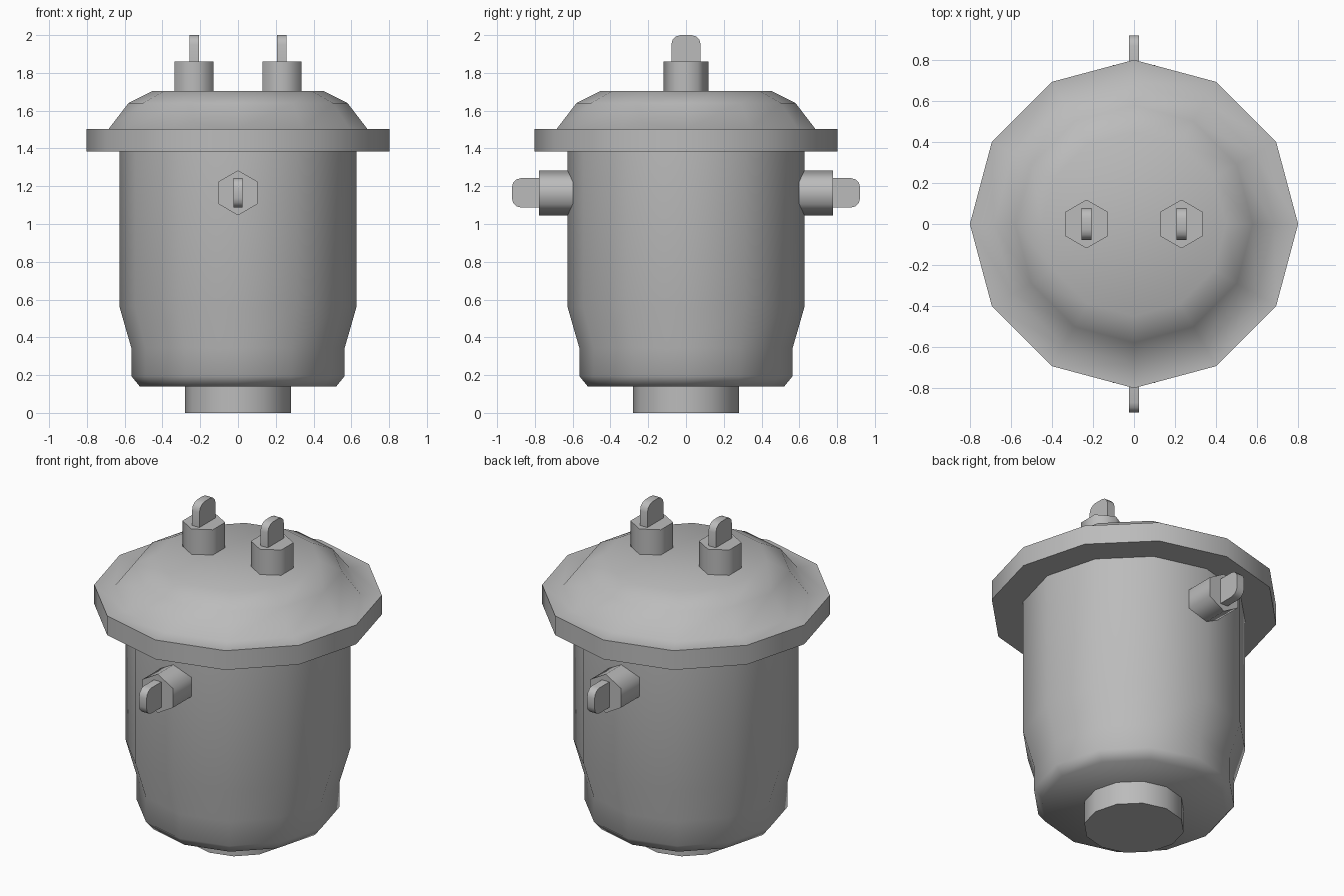
import bpy, bmesh
from math import radians, sin, cos, pi
from mathutils import Matrix, Vector

cube = bpy.data.objects.get("Cube")
if cube:
    bpy.data.objects.remove(cube, do_unlink=True)

GREY = (0.5, 0.5, 0.5, 1)
mat = bpy.data.materials.new("grey metal")
mat.use_nodes = True
mat.diffuse_color = GREY
mat.node_tree.nodes["Principled BSDF"].inputs["Base Color"].default_value = GREY


def finish(name, bm, matrix=Matrix()):
    """Turn a bmesh into a named, smooth-shaded object."""
    bmesh.ops.recalc_face_normals(bm, faces=bm.faces[:])
    mesh = bpy.data.meshes.new(name)
    bm.to_mesh(mesh)
    bm.free()
    mesh.transform(matrix)
    mesh.materials.append(mat)
    obj = bpy.data.objects.new(name, mesh)
    bpy.context.collection.objects.link(obj)
    bpy.ops.object.select_all(action='DESELECT')
    obj.select_set(True)
    bpy.context.view_layer.objects.active = obj
    bpy.ops.object.shade_smooth_by_angle(angle=radians(65))


def lathe(name, profile, sides=12, start=0.0, matrix=Matrix()):
    """Closed solid with the given (radius, height) outline."""
    bm = bmesh.new()
    rings = [[bm.verts.new((r * cos(start + 2 * pi * i / sides),
                            r * sin(start + 2 * pi * i / sides), z))
              for i in range(sides)] for r, z in profile]
    for low, high in zip(rings, rings[1:]):
        for i in range(sides):
            j = (i + 1) % sides
            bm.faces.new((low[i], low[j], high[j], high[i]))
    bm.faces.new(rings[0])
    bm.faces.new(rings[-1])
    finish(name, bm, matrix)


def tab(name, bottom, top, matrix):
    """Thin upright plate with rounded top corners."""
    half, thick, radius = 0.078, 0.025, 0.05
    outline = [(-half, bottom), (half, bottom)]
    for side in (1, -1):
        for k in range(4):
            a = radians(30 * k if side == 1 else 90 + 30 * k)
            outline.append((side * (half - radius) + radius * cos(a),
                            top - radius + radius * sin(a)))
    bm = bmesh.new()
    face = bm.faces.new([bm.verts.new((-thick, y, z)) for y, z in outline])
    grown = bmesh.ops.extrude_face_region(bm, geom=[face])
    moved = [v for v in grown["geom"] if isinstance(v, bmesh.types.BMVert)]
    bmesh.ops.translate(bm, verts=moved, vec=(2 * thick, 0, 0))
    finish(name, bm, matrix)


def fitting(name, matrix, foot, shoulder, tip):
    """Hexagonal nut carrying a rounded tab, along local z."""
    lathe(name + "_nut", [(0.119, foot), (0.119, shoulder)], 6, pi / 2, matrix)
    tab(name + "_tab", shoulder - 0.02, tip, matrix)


# Tank
lathe("base_foot", [(0.28, 0), (0.28, 0.15)])
lathe("tank_body", [(0.52, 0.14), (0.565, 0.195), (0.565, 0.345),
                    (0.627, 0.56), (0.627, 1.4)])

# Lid: flange and dome in one piece
lathe("lid", [(0.802, 1.385), (0.802, 1.503), (0.685, 1.503),
              (0.58, 1.64), (0.45, 1.705)])

# Fittings on the lid
for name, x in (("right_top", -0.232), ("left_top", 0.232)):
    fitting(name, Matrix.Translation((x, 0, 0)), 1.69, 1.86, 2.0)

# Fittings on the front and back of the tank
for name, angle in (("front", 90), ("back", -90)):
    place = Matrix.Translation((0, 0, 1.165)) @ Matrix.Rotation(radians(angle), 4, 'X')
    fitting(name, place, 0.55, 0.778, 0.922)
